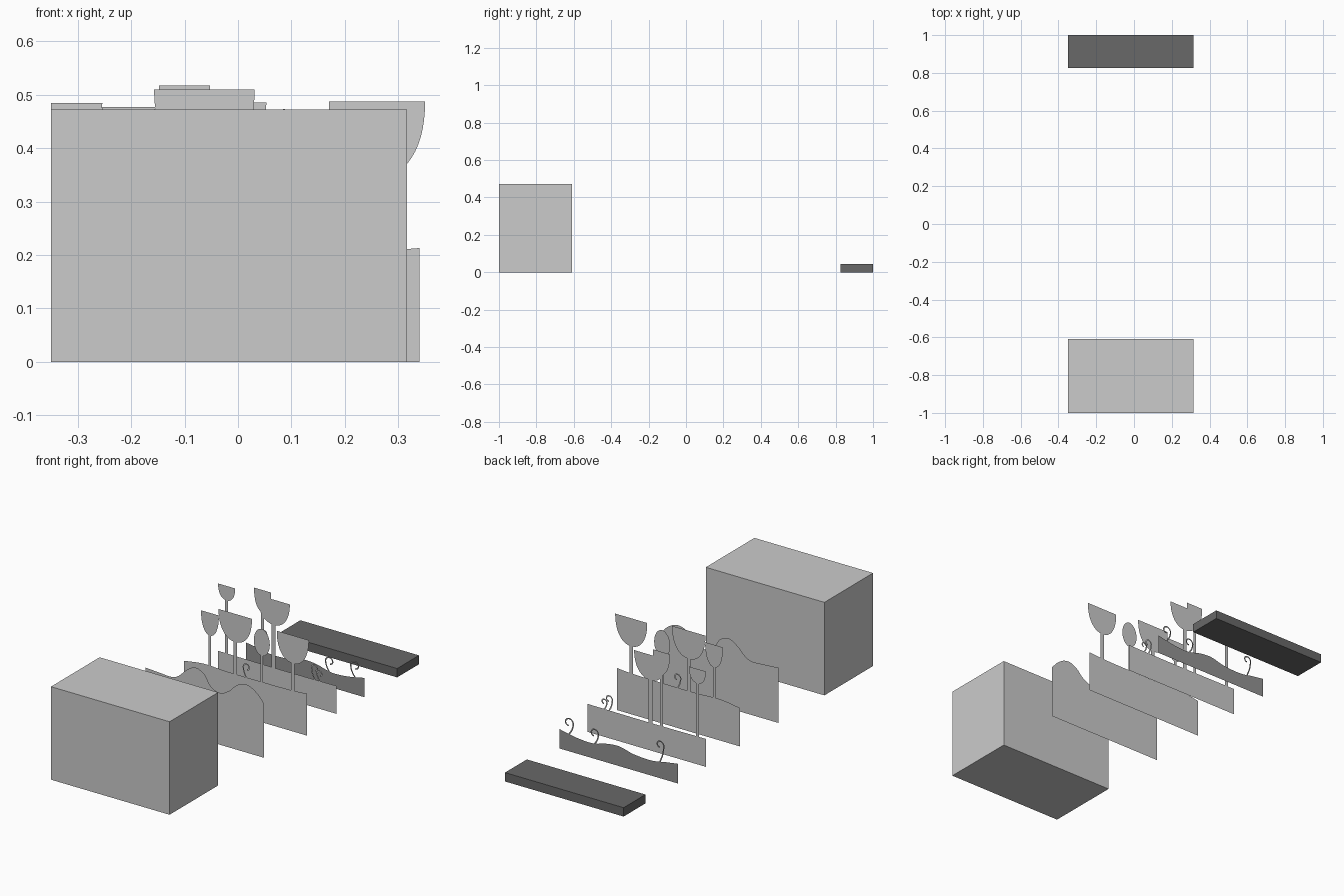
import bpy, bmesh, math

if "Cube" in bpy.data.objects:
    bpy.data.objects.remove(bpy.data.objects["Cube"])

def material(name, g):
    m = bpy.data.materials.new(name)
    m.diffuse_color = (g, g, g, 1)
    m.use_nodes = True
    m.node_tree.nodes["Principled BSDF"].inputs["Base Color"].default_value = m.diffuse_color
    return m

def finish(name, bm, mat):
    me = bpy.data.meshes.new(name)
    bm.to_mesh(me)
    bm.free()
    ob = bpy.data.objects.new(name, me)
    bpy.context.collection.objects.link(ob)
    if mat:
        me.materials.append(mat)
    return ob

def box(name, lo, hi, mat=None):
    bm = bmesh.new()
    bmesh.ops.create_cube(bm, size=1)
    for v in bm.verts:
        v.co = [lo[i] + (v.co[i] + 0.5) * (hi[i] - lo[i]) for i in range(3)]
    return finish(name, bm, mat)

def cutout(name, pts, y, mat):
    """Flat single-sheet shape in the x-z plane."""
    bm = bmesh.new()
    f = bm.faces.new([bm.verts.new((x, y, z)) for x, z in pts])
    f.normal_update()
    if f.normal.y > 0:
        f.normal_flip()
    return finish(name, bm, mat)

def smooth(pts, n=6):
    """Catmull-Rom through the given outline points."""
    p = [pts[0]] + pts + [pts[-1]]
    out = []
    for i in range(1, len(p) - 2):
        for k in range(n):
            t = k / n
            out.append(tuple(0.5 * (2 * b + (c - a) * t + (2 * a - 5 * b + 4 * c - d) * t * t
                                    + (3 * b - a - 3 * c + d) * t ** 3)
                             for a, b, c, d in zip(p[i - 1], p[i], p[i + 1], p[i + 2])))
    return out + [pts[-1]]

def ground(name, top, y, mat):
    cutout(name, smooth(top) + [(top[-1][0], 0), (top[0][0], 0)], y, mat)

def stem(name, x, w, z0, z1, y, mat):
    cutout(name, [(x - w, z0), (x + w, z0), (x + w, z1), (x - w, z1)], y, mat)

def cup_tree(name, x, half, top, bottom, z0, w, y, mat):
    pts, n, e = [], 28, 2 / 2.2
    for i in range(n + 1):
        a = math.pi * i / n
        c, s = math.cos(a), max(0.0, math.sin(a))
        pts.append((x + half * math.copysign(abs(c) ** e, c), top - (top - bottom) * s ** e))
    cutout(name + "_crown", pts, y, mat)
    stem(name + "_stem", x, w, z0, bottom + 0.003, y, mat)

def curl(name, x, z0, h, r, y, mat):
    """Thin ribbon: bowed stem ending in a tightening hook."""
    path = [(x - r * 0.6 * math.sin(math.pi * t / 8) * 0.4 - r * t / 8, z0 + (h - r) * t / 8)
            for t in range(8)]
    for i in range(25):
        a = math.pi - 1.5 * math.pi * i / 24
        q = r * (1 - 0.5 * i / 24)
        path.append((x + q * math.cos(a), z0 + h - r + q * math.sin(a)))
    bm = bmesh.new()
    prev = None
    for i, (px, pz) in enumerate(path):
        a, b = path[max(i - 1, 0)], path[min(i + 1, len(path) - 1)]
        dx, dz = b[0] - a[0], b[1] - a[1]
        k = 0.0035 / math.hypot(dx, dz)
        pair = (bm.verts.new((px - dz * k, y, pz + dx * k)), bm.verts.new((px + dz * k, y, pz - dx * k)))
        if prev:
            bm.faces.new((prev[0], prev[1], pair[1], pair[0]))
        prev = pair
    finish(name, bm, mat)

mid = material("mid_grey", 0.55)
dark = material("dark_grey", 0.29)
darkest = material("darkest_grey", 0.14)
light = None

# front and rear blocks
box("front_block", (-0.35, -1, 0), (0.316, -0.61, 0.472))
box("rear_block", (-0.35, 0.825, 0), (0.316, 1, 0.045), darkest)

# hill layer with two peaks
ground("hill_layer", [(-.35, .28), (-.27, .275), (-.2, .272), (-.16, .29), (-.12, .328), (-.07, .355),
                      (-.02, .335), (.02, .28), (.07, .263), (.12, .287), (.16, .325), (.2, .344),
                      (.24, .34), (.28, .315), (.316, .276)], -0.243, light)

# near tree layer
Y = 0.068
ground("near_ground", [(-.35, .195), (-.28, .206), (-.22, .21), (-.1, .205), (.1, .205),
                       (.25, .207), (.34, .213)], Y, light)
for i, (x, half, top, bot, w) in enumerate([(.26, .09, .487, .345, .011), (-.063, .094, .51, .367, .011),
                                            (-.205, .05, .477, .362, .007)]):
    cup_tree(f"near_tree_{i + 1}", x, half, top, bot, 0.2, w, Y, light)
cutout("oval_tree_crown", [(.086 + .045 * math.cos(math.tau * i / 32), .405 + .068 * math.sin(math.tau * i / 32))
                           for i in range(32)], Y, light)
stem("oval_tree_stem", .086, .006, .2, .34, Y, light)
curl("near_curl", .002, .2, .075, .02, Y, light)

# middle tree layer
Y = 0.34
ground("middle_ground", [(-.35, .142), (0, .14), (.316, .142)], Y, mid)
for i, (x, half, top, bot, w) in enumerate([(-.302, .048, .484, .41, .009), (-.1, .048, .517, .405, .008),
                                            (-.038, .091, .485, .357, .011)]):
    cup_tree(f"middle_tree_{i + 1}", x, half, top, bot, 0.135, w, Y, mid)
curl("middle_curl_1", .195, .138, .08, .02, Y, mid)
curl("middle_curl_2", .222, .138, .055, .016, Y, mid)

# far wavy layer with curls
Y = 0.562
ground("far_ground", [(-.35, .1), (-.28, .09), (-.2, .077), (-.1, .082), (-.02, .1), (.05, .095),
                      (.13, .076), (.22, .08), (.316, .098)], Y, dark)
for i, (x, z0, h, r) in enumerate([(.265, .085, .085, .026), (.122, .073, .08, .024), (-.247, .083, .108, .022)]):
    curl(f"far_curl_{i + 1}", x, z0, h, r, Y, dark)
